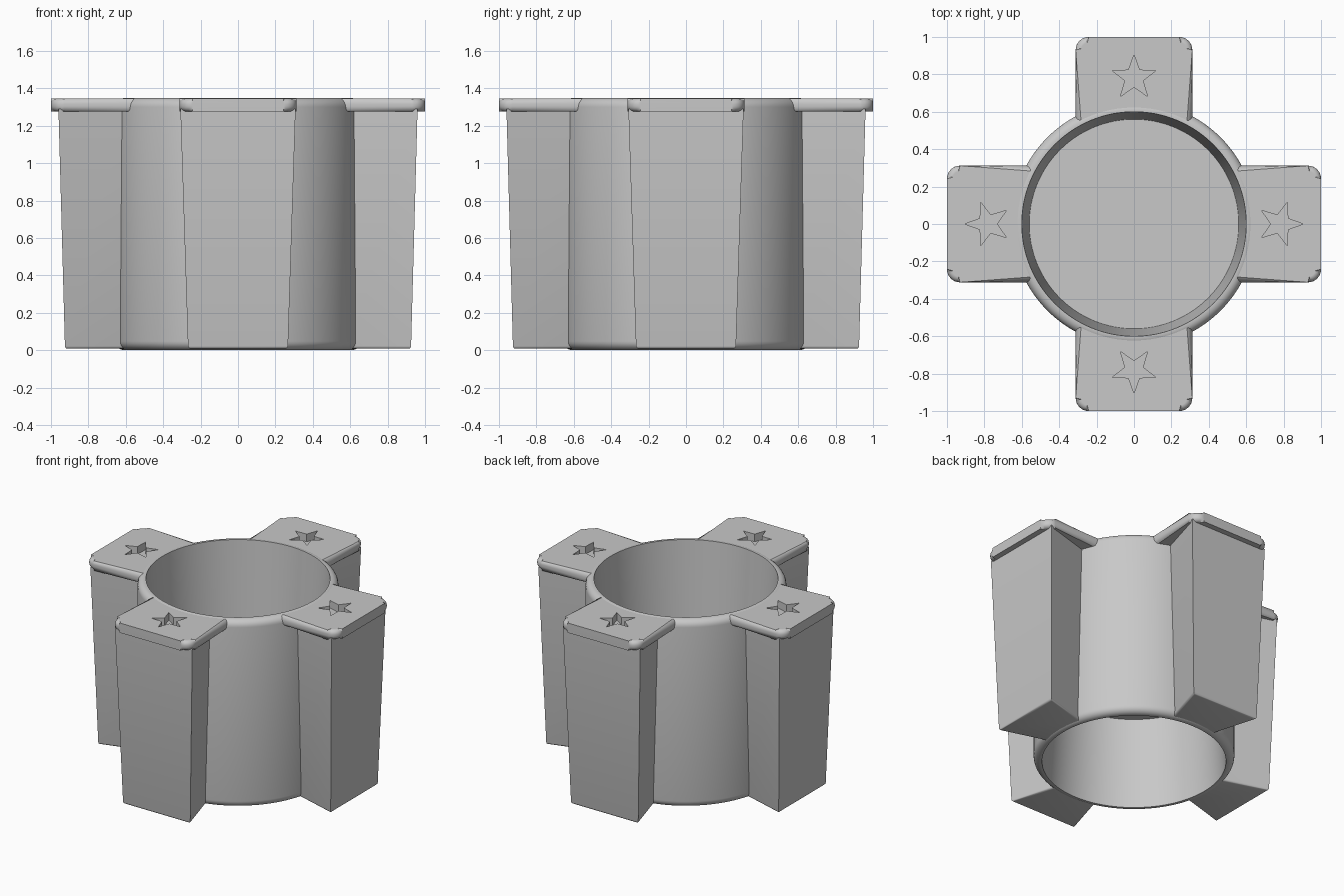
import bpy, bmesh
from math import sin, cos, pi, radians, atan2, sqrt
from mathutils import Matrix

cube = bpy.data.objects.get("Cube")
if cube:
    bpy.data.objects.remove(cube, do_unlink=True)

grey = bpy.data.materials.new("light_grey")
grey.use_nodes = True
colour = (0.58, 0.58, 0.58, 1)
grey.diffuse_color = colour
grey.node_tree.nodes["Principled BSDF"].inputs["Base Color"].default_value = colour

TOP, OUTER, BORE = 1.348, 0.655, 0.6
PLATE_LOW, PLATE_HIGH = 1.275, 1.345


def finish(name, bm, turn=0.0):
    """Turn a bmesh into a named object, rotated about the vertical axis."""
    bmesh.ops.recalc_face_normals(bm, faces=bm.faces)
    bmesh.ops.rotate(bm, verts=bm.verts, matrix=Matrix.Rotation(turn, 3, 'Z'))
    mesh = bpy.data.meshes.new(name)
    bm.to_mesh(mesh)
    bm.free()
    mesh.materials.append(grey)
    obj = bpy.data.objects.new(name, mesh)
    bpy.context.collection.objects.link(obj)
    return obj


def activate(obj):
    bpy.ops.object.select_all(action='DESELECT')
    obj.select_set(True)
    bpy.context.view_layer.objects.active = obj


def smooth(obj):
    activate(obj)
    bpy.ops.object.shade_smooth_by_angle(angle=radians(35))


def prism(low, low_z, high, high_z):
    """Closed solid between two outlines with equal point counts."""
    bm = bmesh.new()
    a = [bm.verts.new((x, y, low_z)) for x, y in low]
    b = [bm.verts.new((x, y, high_z)) for x, y in high]
    bm.faces.new(a[::-1])
    bm.faces.new(b)
    for i in range(len(a)):
        j = (i + 1) % len(a)
        bm.faces.new((a[i], a[j], b[j], b[i]))
    return bm


def round_edges(bm, rule, width, segments):
    """Bevel the edges whose two end points satisfy the rule."""
    edges = [e for e in bm.edges if rule(e.verts[0].co, e.verts[1].co)]
    bmesh.ops.bevel(bm, geom=edges, offset=width, segments=segments,
                    profile=0.5, affect='EDGES')


def arc(cx, cy, r, start, end, steps):
    return [(cx + r * cos(start + (end - start) * i / steps),
             cy + r * sin(start + (end - start) * i / steps))
            for i in range(steps + 1)]


# Round holder: tapered sockets above and below a central web
fillet = 0.048
profile = [(0, 0.71), (0.56, 0.71), (BORE, TOP)]
profile += arc(OUTER - fillet, TOP - fillet, fillet, pi / 2, 0, 6)
profile += arc(OUTER - fillet, fillet, fillet, 0, -pi / 2, 6)
profile += [(BORE, 0), (0.56, 0.64), (0, 0.64)]
bm = bmesh.new()
verts = [bm.verts.new((r, 0, z)) for r, z in profile]
edges = [bm.edges.new(pair) for pair in zip(verts, verts[1:])]
bmesh.ops.spin(bm, geom=verts + edges, cent=(0, 0, 0), axis=(0, 0, 1),
               angle=2 * pi, steps=128)
bmesh.ops.remove_doubles(bm, verts=bm.verts, dist=0.0001)
smooth(finish("round_holder", bm))


def arm_outline(root, half, reach):
    """Wedge that widens outward from the holder wall."""
    return [(0.607, -root), (reach, -half), (reach, half), (0.607, root)]


# Plate outline: rounded outer corners, inner edge curved inside the holder wall
half, corner, inner = 0.312, 0.07, 0.607
plate_outline = arc(1 - corner, corner - half, corner, -pi / 2, 0, 8)
plate_outline += arc(1 - corner, half - corner, corner, 0, pi / 2, 8)
swing = atan2(half, sqrt(inner ** 2 - half ** 2))
plate_outline += arc(0, 0, inner, swing, -swing, 16)

# Star outline with one point facing outward
star = []
for i in range(10):
    r = 0.123 if i % 2 == 0 else 0.05
    star.append((0.782 + r * cos(i * pi / 5), r * sin(i * pi / 5)))

for k, side in enumerate(("left", "back", "right", "front")):
    turn = k * pi / 2

    # Tapered arm, also the floor under the star recess
    bm = prism(arm_outline(0.173, 0.267, 0.925), 0.008,
               arm_outline(0.206, 0.308, 0.96), 1.29)
    round_edges(bm, lambda p, q: max(p.z, q.z) < 0.1 and max(p.x, q.x) > 0.7,
                0.014, 3)
    smooth(finish(side + "_arm", bm, turn))

    # Overhanging plate, rounded except where it meets the holder
    bm = prism(plate_outline, PLATE_LOW, plate_outline, PLATE_HIGH)
    round_edges(bm, lambda p, q: abs(p.z - q.z) < 0.001
                and ((p + q) / 2).xy.length > 0.65, 0.03, 5)
    plate = finish(side + "_plate", bm, turn)

    # Star-shaped recess cut through the plate
    cutter = finish(side + "_star_cutter", prism(star, 1.2, star, 1.4), turn)
    cutter.hide_render = True
    cut = plate.modifiers.new("star_recess", 'BOOLEAN')
    cut.operation, cut.solver, cut.object = 'DIFFERENCE', 'EXACT', cutter
    activate(plate)
    bpy.ops.object.modifier_apply(modifier=cut.name)
    bpy.data.objects.remove(cutter, do_unlink=True)
    smooth(plate)
    weighted = plate.modifiers.new("flat_shading", 'WEIGHTED_NORMAL')
    weighted.keep_sharp = True
